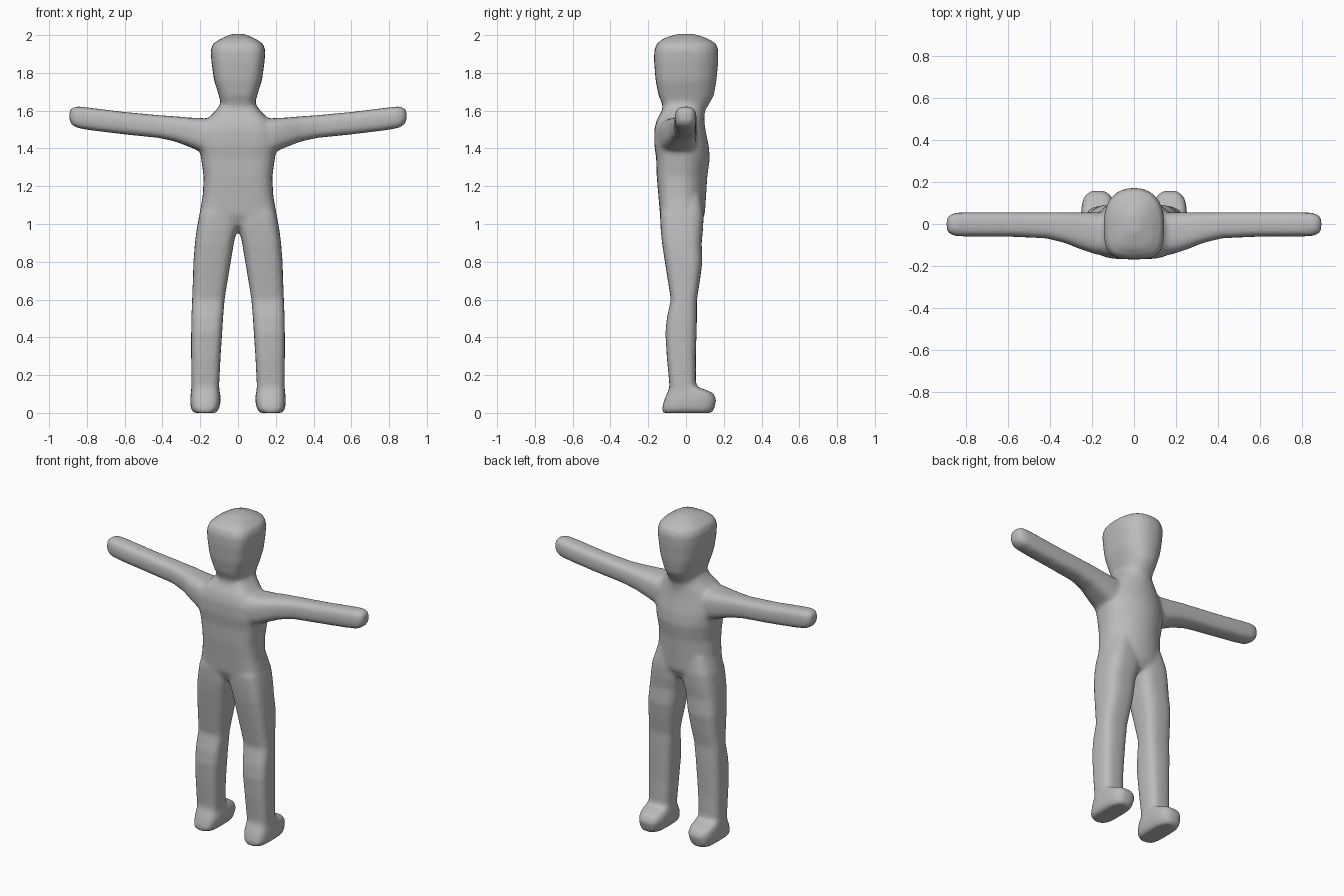
import bpy, bmesh, math

grey = bpy.data.materials.new("plain grey")
grey.diffuse_color = (0.5, 0.5, 0.5, 1)

SEG = 32


def ring(n_low, n_high):
    """Unit rounded-square outline; exponents for the -v and +v halves."""
    pts = []
    for i in range(SEG):
        a = 2 * math.pi * i / SEG
        c, s = math.cos(a), math.sin(a)
        n = n_high if s > 0 else n_low
        pts.append((math.copysign(abs(c) ** (2 / n), c),
                    math.copysign(abs(s) ** (2 / n), s)))
    return pts


def loft(bm, sections, place, n_low, n_high):
    """Skin rows of (t, u0, u1, v0, v1) into one closed volume."""
    loops = []
    for t, u0, u1, v0, v1 in sections:
        loops.append([bm.verts.new(place(t, (u0 + u1) / 2 + u * (u1 - u0) / 2,
                                         (v0 + v1) / 2 + v * (v1 - v0) / 2))
                      for u, v in ring(n_low, n_high)])
    for a, b in zip(loops, loops[1:]):
        for i in range(SEG):
            j = (i + 1) % SEG
            bm.faces.new((a[i], a[j], b[j], b[i]))
    bm.faces.new(loops[0])
    bm.faces.new(loops[-1])


# torso: height, half width, back-to-front depth
torso = [(0.99, .17, -.11, .07), (1.05, .205, -.138, .10), (1.15, .187, -.146, .107),
         (1.25, .182, -.155, .113), (1.35, .196, -.158, .127), (1.42, .205, -.168, .12),
         (1.50, .195, -.168, .103), (1.55, .168, -.155, .097), (1.60, .118, -.128, .10),
         (1.64, .09, -.115, .11)]
# head, from neck to crown
head = [(1.58, .09, -.115, .09), (1.64, .091, -.128, .125), (1.68, .101, -.145, .148),
        (1.76, .127, -.161, .162), (1.86, .141, -.169, .171), (1.92, .145, -.168, .172),
        (1.955, .132, -.155, .16), (1.985, .085, -.115, .11), (2.007, .03, -.04, .04)]
# leg and foot: height, inner x, outer x, y range
leg = [(0.00, .115, .235, -.122, .138), (0.02, .10, .25, -.128, .15),
       (0.07, .09, .253, -.115, .161), (0.105, .095, .25, -.10, .145),
       (0.12, .098, .248, -.092, .11), (0.14, .10, .247, -.087, .053),
       (0.30, .092, .248, -.102, .052), (0.42, .084, .248, -.109, .056),
       (0.50, .079, .247, -.102, .058), (0.60, .071, .243, -.08, .058),
       (0.70, .055, .239, -.096, .074), (0.80, .038, .236, -.112, .087),
       (0.90, .022, .228, -.127, .083), (0.97, .004, .219, -.134, .09),
       (1.05, -.005, .205, -.138, .094), (1.15, -.005, .17, -.12, .08)]
# arm: distance out, y range, z range
arm = [(0.08, -.145, .05, 1.36, 1.555), (0.18, -.145, .056, 1.375, 1.56),
       (0.25, -.122, .056, 1.405, 1.563), (0.33, -.09, .056, 1.436, 1.57),
       (0.42, -.068, .056, 1.456, 1.576), (0.60, -.06, .056, 1.474, 1.593),
       (0.78, -.06, .056, 1.496, 1.615), (0.85, -.058, .054, 1.508, 1.623),
       (0.88, -.046, .042, 1.525, 1.616), (0.892, -.03, .027, 1.545, 1.60)]

bm = bmesh.new()
upright = lambda z, x, y: (x, y, z)
loft(bm, [(z, -w, w, a, b) for z, w, a, b in torso], upright, 3.6, 1.9)
loft(bm, [(z, -w, w, a, b) for z, w, a, b in head], upright, 3.6, 2.3)
for side in (-1, 1):
    loft(bm, leg, lambda z, x, y: (side * x, y, z), 3.4, 3.0)
    loft(bm, arm, lambda x, y, z: (side * x, y, z), 3.0, 3.0)
bmesh.ops.recalc_face_normals(bm, faces=bm.faces)

mesh = bpy.data.meshes.new("body")
bm.to_mesh(mesh)
bm.free()
mesh.materials.append(grey)
body = bpy.data.objects.new("body", mesh)
bpy.context.collection.objects.link(body)

# fuse the volumes into one skin and soften the joins
fuse = body.modifiers.new("fuse", 'REMESH')
fuse.mode = 'VOXEL'
fuse.voxel_size = 0.012
fuse.use_smooth_shade = True
soft = body.modifiers.new("soften", 'SMOOTH')
soft.factor = 0.5
soft.iterations = 8
for p in mesh.polygons:
    p.use_smooth = True
